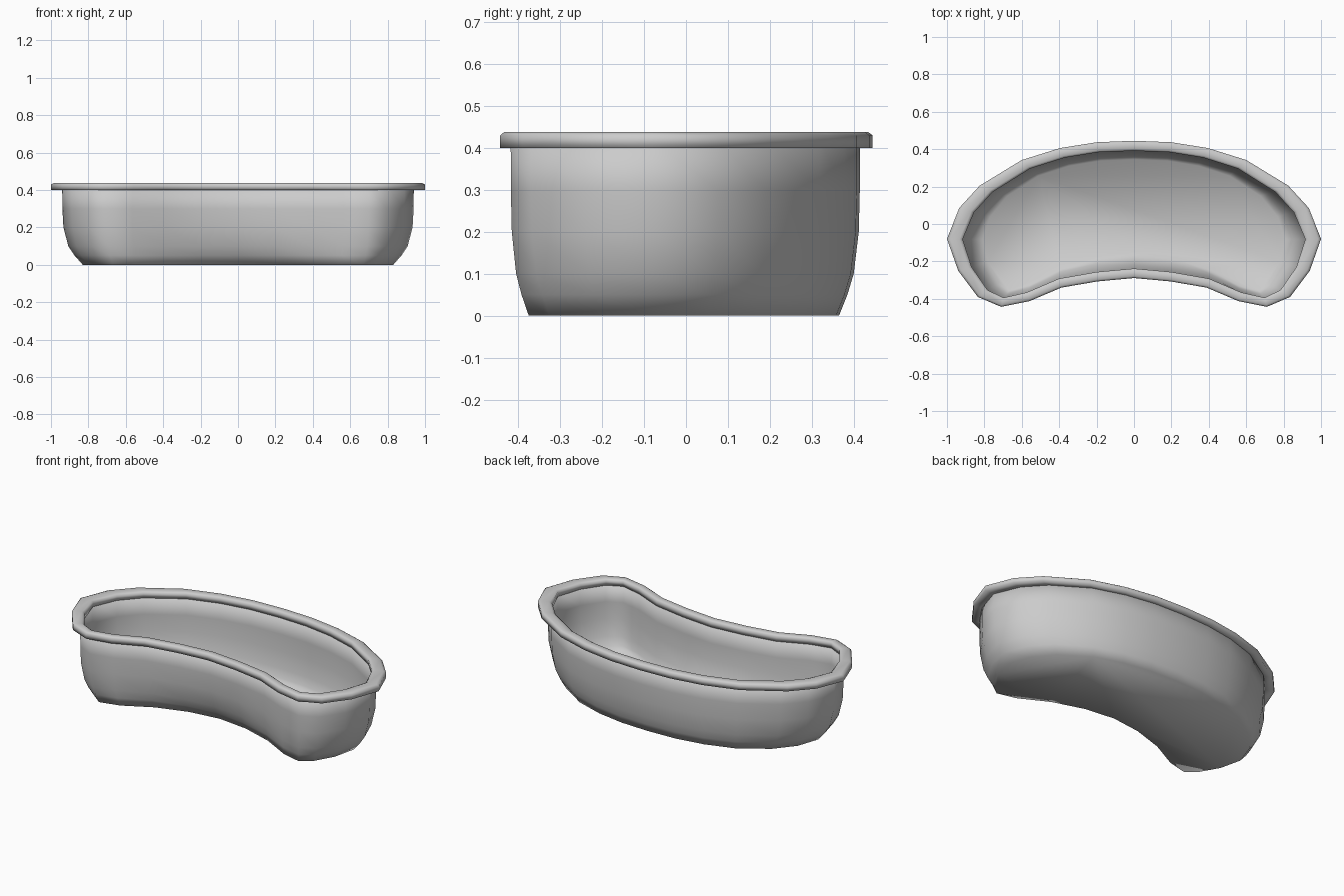
import bpy, bmesh
from mathutils import Vector

if "Cube" in bpy.data.objects:
    bpy.data.objects.remove(bpy.data.objects["Cube"])

# Right-hand halves of the kidney outlines, back centre to front centre
RIM = [(0, .445), (.2, .437), (.395, .406), (.6, .342), (.825, .205), (.935, .085), (1, -.08),
       (.94, -.25), (.835, -.39), (.71, -.443), (.56, -.413), (.388, -.34), (.195, -.307), (0, -.289)]
WALL = [(0, .415), (.19, .408), (.375, .378), (.565, .318), (.77, .19), (.875, .075), (.94, -.08),
        (.89, -.24), (.80, -.37), (.70, -.418), (.565, -.388), (.395, -.315), (.195, -.28), (0, -.262)]
BASE = [(0, .365), (.18, .358), (.35, .33), (.52, .275), (.69, .165), (.785, .05), (.83, -.08),
        (.80, -.21), (.735, -.325), (.67, -.375), (.55, -.345), (.38, -.255), (.19, -.195), (0, -.172)]


def full(half):
    return [Vector(p) for p in half] + [Vector((-x, y)) for x, y in half[-2:0:-1]]


def inset(pts, d):
    out = []
    for i, p in enumerate(pts):
        t = (pts[(i + 1) % len(pts)] - pts[i - 1]).normalized()
        out.append(p + Vector((t.y, -t.x)) * d)
    return out


def loft(name, rings, closed):
    bm = bmesh.new()
    loops = [[bm.verts.new((p.x, p.y, z)) for p in pts] for pts, z in rings]
    pairs = list(zip(loops, loops[1:]))
    if closed:
        pairs.append((loops[-1], loops[0]))
    else:
        bm.faces.new(loops[0])
        bm.faces.new(loops[-1])
    for a, b in pairs:
        for i in range(len(a)):
            j = (i + 1) % len(a)
            bm.faces.new((a[i], a[j], b[j], b[i]))
    bmesh.ops.recalc_face_normals(bm, faces=bm.faces)
    for f in bm.faces:
        f.smooth = True
    me = bpy.data.meshes.new(name)
    bm.to_mesh(me)
    bm.free()
    ob = bpy.data.objects.new(name, me)
    bpy.context.collection.objects.link(ob)
    return ob


rim, wall, base = full(RIM), full(WALL), full(BASE)

# Bowl: outer skin from the base up, over the lip, then inner skin down to the floor
PROFILE = [(1, 0), (.6, .05), (.3, .1), (.06, .2), (.01, .3), (0, .42)]
outer = [([w.lerp(b, t) for w, b in zip(wall, base)], z) for t, z in PROFILE]
inner = [(inset(pts, .02), max(z, .02)) for pts, z in reversed(outer)]
loft("kidney_bowl", outer + inner, False)

# Rolled rim around the lip
lip = inset(wall, .024)
crown_out = [r.lerp(l, .2) for r, l in zip(rim, lip)]
crown_in = [r.lerp(l, .8) for r, l in zip(rim, lip)]
loft("rolled_rim", [(rim, .40), (rim, .43), (crown_out, .438), (crown_in, .438),
                    (lip, .43), (lip, .40)], True)
